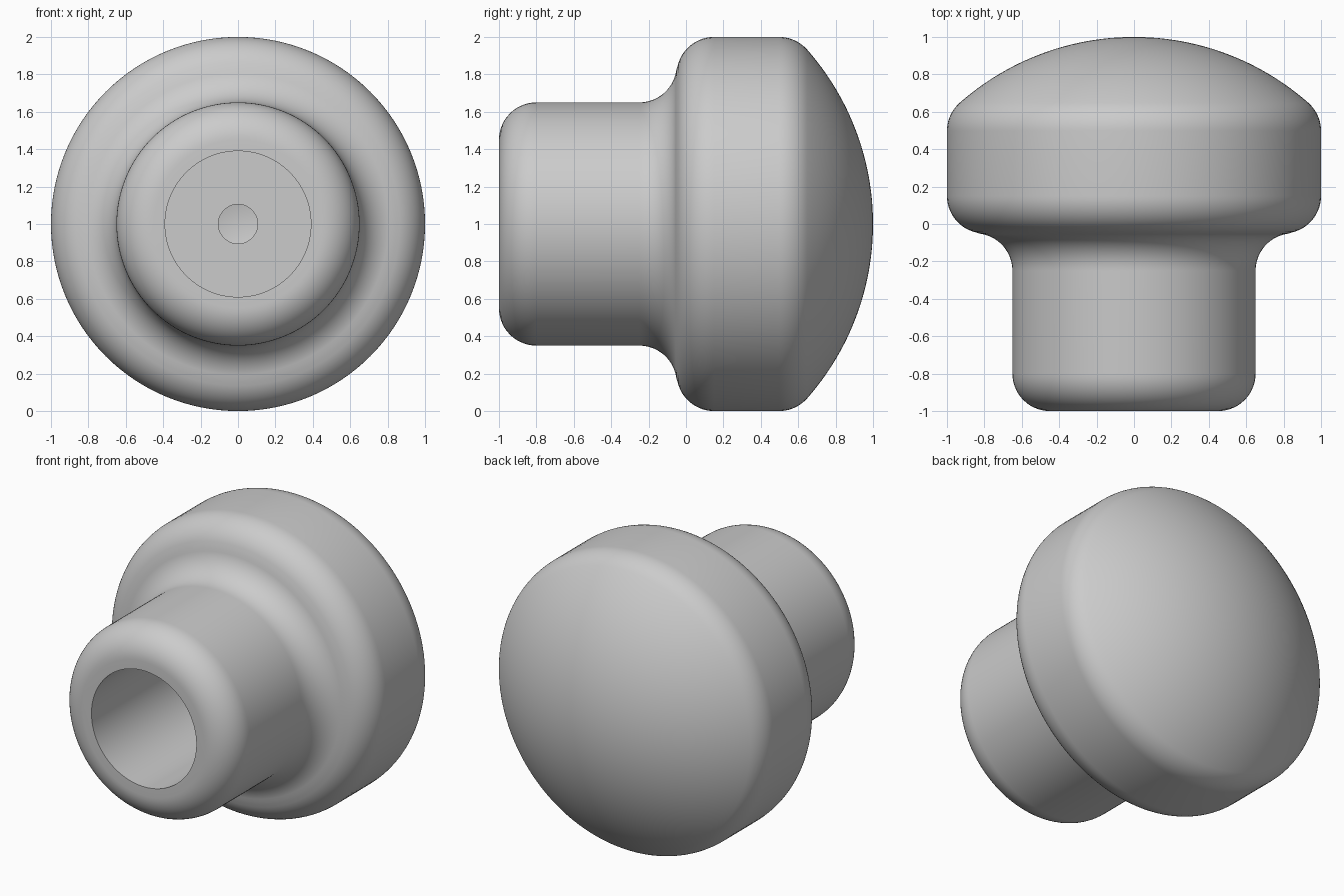
import bpy
import bmesh
from math import sin, cos, radians, sqrt, atan2, degrees, pi

cube = bpy.data.objects.get("Cube")
if cube:
    bpy.data.objects.remove(cube, do_unlink=True)

AXIS_Z = 1.0      # height of the turning axis
FILLET = 0.2
DOME_R = 1.41
SEGMENTS = 128


def arc(y, r, radius, start, end, steps):
    """Points (along axis, radius); angle 0 faces the back, 90 faces outward."""
    points = []
    for i in range(steps + 1):
        a = radians(start + (end - start) * i / steps)
        points.append((y + radius * cos(a), r + radius * sin(a)))
    return points


# Tangent angles where the neck flows into the rim and the rim into the dome
neck_y, neck_r = -0.25, 0.85
rim_y, rim_r = 0.15, 0.8
s_angle = degrees(atan2(rim_r - neck_r, rim_y - neck_y))
dome_y = 1.0 - DOME_R
dome_angle = degrees(atan2(rim_r, sqrt((DOME_R - FILLET) ** 2 - rim_r ** 2)))
edge_y = dome_y + (DOME_R - FILLET) * cos(radians(dome_angle))

# Profile from the blind hole, out around the stem, to the tip of the dome
profile = [(0.62, 0.0), (0.6, 0.105), (0.2, 0.105), (0.2, 0.39), (-1.0, 0.39)]
profile += arc(-0.8, 0.45, FILLET, 180, 90, 14)                     # stem end
profile += arc(neck_y, neck_r, FILLET, -90, s_angle, 14)            # neck cove
profile += arc(rim_y, rim_r, FILLET, 180 + s_angle, 90, 14)[1:]     # rim front
profile += arc(edge_y, rim_r, FILLET, 90, dome_angle, 10)           # rim back
profile += arc(dome_y, 0.0, DOME_R, dome_angle, 0, 24)[1:]          # dome

# Turn the profile about the front-to-back axis
bm = bmesh.new()
verts = [bm.verts.new((max(r, 0.0), y, AXIS_Z)) for y, r in profile]
edges = [bm.edges.new(pair) for pair in zip(verts, verts[1:])]
bmesh.ops.spin(bm, geom=verts + edges, cent=(0, 0, AXIS_Z), axis=(0, 1, 0),
               angle=2 * pi, steps=SEGMENTS, use_merge=False)
bmesh.ops.remove_doubles(bm, verts=bm.verts, dist=0.0005)
bmesh.ops.recalc_face_normals(bm, faces=bm.faces)

mesh = bpy.data.meshes.new("knob")
bm.to_mesh(mesh)
bm.free()
knob = bpy.data.objects.new("knob", mesh)
bpy.context.collection.objects.link(knob)

# Plain grey material
grey = bpy.data.materials.new("light grey")
grey.use_nodes = True
colour = (0.6, 0.6, 0.6, 1.0)
grey.diffuse_color = colour
grey.node_tree.nodes["Principled BSDF"].inputs["Base Color"].default_value = colour
mesh.materials.append(grey)

# Smooth body, sharp hole edges
bpy.ops.object.select_all(action="DESELECT")
knob.select_set(True)
bpy.context.view_layer.objects.active = knob
bpy.ops.object.shade_smooth_by_angle(angle=radians(30))
